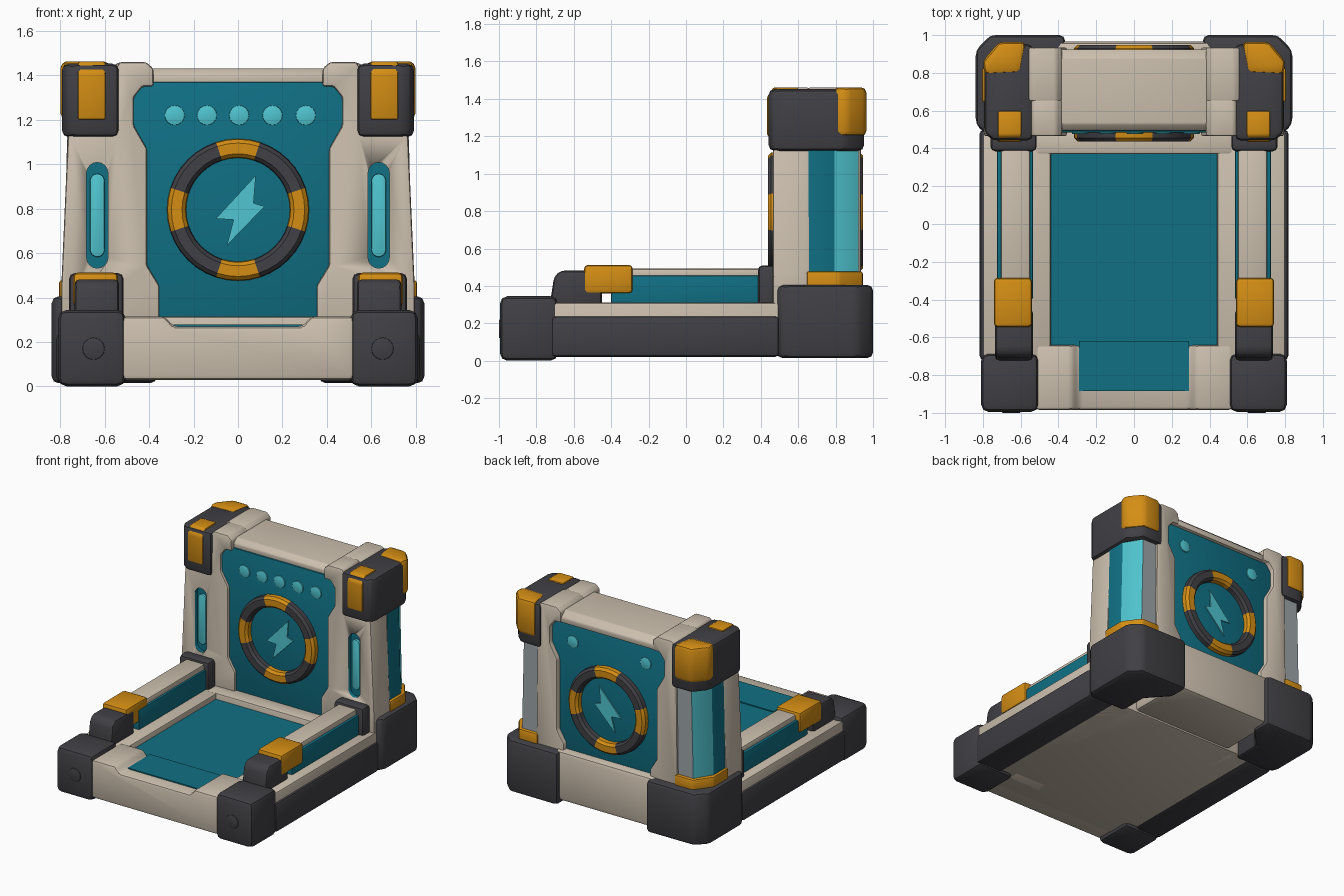
import bpy, bmesh, math
from mathutils import Vector

if "Cube" in bpy.data.objects:
    bpy.data.objects.remove(bpy.data.objects["Cube"])


def material(name, rgb):
    m = bpy.data.materials.new(name)
    m.diffuse_color = (*rgb, 1)
    m.use_nodes = True
    m.node_tree.nodes["Principled BSDF"].inputs["Base Color"].default_value = m.diffuse_color
    return m


CREAM = material("cream", (0.60, 0.52, 0.42))
TEAL = material("teal", (0.005, 0.16, 0.23))
DARK = material("charcoal", (0.052, 0.050, 0.058))
ORANGE = material("orange", (0.66, 0.27, 0.007))
CYAN = material("light_cyan", (0.08, 0.56, 0.63))
GREY = material("pale_grey", (0.34, 0.38, 0.40))


def finish(name, bm, mats):
    bmesh.ops.recalc_face_normals(bm, faces=bm.faces)
    me = bpy.data.meshes.new(name)
    bm.to_mesh(me)
    bm.free()
    for m in mats:
        me.materials.append(m)
    ob = bpy.data.objects.new(name, me)
    bpy.context.collection.objects.link(ob)
    bpy.ops.object.select_all(action='DESELECT')
    ob.select_set(True)
    bpy.context.view_layer.objects.active = ob
    bpy.ops.object.shade_smooth_by_angle(angle=math.radians(35))
    return ob


def prism(name, axis, pts, lo, hi, mat, bevel=0.015, s=1, rule=None, flare=1.0, seg=2):
    """Extrude a profile along an axis; s=-1 mirrors in x; flare widens the lower end."""
    bm = bmesh.new()
    place = {'x': lambda p, t: (t, p[0], p[1]),
             'y': lambda p, t: (p[0], t, p[1]),
             'z': lambda p, t: (p[0], p[1], t)}[axis]
    rings = [[bm.verts.new(place(p, t)) for p in pts] for t in (lo, hi)]
    n = len(pts)
    bm.faces.new(rings[0])
    bm.faces.new(rings[1][::-1])
    for i in range(n):
        j = (i + 1) % n
        bm.faces.new((rings[0][i], rings[1][i], rings[1][j], rings[0][j]))
    for v in rings[0]:
        v.co.x *= flare
    for v in bm.verts:
        v.co.x *= s
    bmesh.ops.recalc_face_normals(bm, faces=bm.faces)
    if bevel:
        bmesh.ops.bevel(bm, geom=bm.edges[:], offset=bevel, segments=seg,
                        profile=0.5, affect='EDGES', clamp_overlap=True)
    mats = mat if isinstance(mat, list) else [mat]
    if rule:
        bm.normal_update()
        for f in bm.faces:
            f.material_index = rule(f)
    return finish(name, bm, mats)


def block(name, x, y, z, mat, bevel=0.015, s=1):
    return prism(name, 'z', [(x[0], y[0]), (x[1], y[0]), (x[1], y[1]), (x[0], y[1])],
                 z[0], z[1], mat, bevel, s)


def slot(cx, cz, r, half, n=8):
    """Rounded upright slot outline."""
    pts = []
    for k in range(2 * n + 2):
        up = k <= n
        a = math.pi * (k if up else k - 1) / n
        pts.append((cx + r * math.cos(a), cz + (half if up else -half) + r * math.sin(a)))
    return pts


# base tray
block("base_floor", (-0.62, 0.62), (-0.88, 0.52), (0.03, 0.24), CREAM)
prism("floor_panel", 'z', [(-0.45, 0.37), (0.45, 0.37), (0.45, -0.65), (-0.45, -0.65)],
      0.2, 0.27, TEAL, 0)
prism("front_bar", 'y', [(-0.52, 0.03), (0.52, 0.03), (0.52, 0.315), (0.33, 0.315), (0.29, 0.27),
                         (-0.29, 0.27), (-0.33, 0.315), (-0.52, 0.315)], -0.985, -0.64, CREAM, 0.02)
block("front_step_panel", (-0.29, 0.29), (-0.885, -0.62), (0.26, 0.278), TEAL, 0)
block("floor_rear_strip", (-0.52, 0.52), (0.37, 0.5), (0.1, 0.315), CREAM)
block("rear_bar", (-0.42, 0.42), (0.5, 0.965), (0.04, 0.41), CREAM, 0.03)

# back wall core and top beam
block("wall_panel", (-0.5, 0.5), (0.485, 0.9), (0.28, 1.37), TEAL, 0.01)
prism("top_beam", 'x', [(0.495, 1.35), (0.495, 1.40), (0.53, 1.43), (0.88, 1.43), (0.925, 1.39),
                        (0.925, 1.35)], -0.42, 0.42, CREAM, 0.008)

inner = [(0.355, 0.25), (0.355, 0.455), (0.41, 0.545), (0.41, 1.07), (0.47, 1.175), (0.47, 1.30),
         (0.43, 1.35), (0.38, 1.35), (0.38, 1.43), (0.415, 1.46), (0.53, 1.46)]


def side_colour(f):
    c, n = f.calc_center_median(), f.normal
    if abs(n.x) > 0.9:
        return 0
    return 1 if abs(n.x) > 0.35 else 2


for s, side in ((1, "right"), (-1, "left")):
    # base side
    block(side + "_sill", (0.44, 0.80), (-0.72, 0.5), (0.03, 0.31), CREAM, 0.012, s)
    block(side + "_lower_rail", (0.60, 0.818), (-0.72, 0.5), (0.02, 0.24), DARK, 0.025, s)
    block(side + "_front_foot", (0.505, 0.81), (-0.995, -0.685), (0.0, 0.345), DARK, 0.04, s)
    hub = [(0.65 + 0.05 * math.cos(a * math.pi / 8), 0.17 + 0.05 * math.sin(a * math.pi / 8))
           for a in range(16)]
    prism(side + "_foot_stud", 'y', hub, -1.0, -0.97, DARK, 0.004, s)
    prism(side + "_rear_foot", 'z', [(0.5, 0.485), (0.80, 0.485), (0.838, 0.53), (0.838, 0.92),
                                     (0.76, 1.0), (0.365, 1.0), (0.365, 0.85), (0.5, 0.7)],
          0.015, 0.405, DARK, 0.03, s)

    # armrest
    block(side + "_arm_core", (0.535, 0.725), (-0.4, 0.42), (0.28, 0.455), TEAL, 0.01, s)
    block(side + "_arm_top", (0.55, 0.705), (-0.4, 0.42), (0.43, 0.492), CREAM, 0.015, s)
    prism(side + "_arm_end", 'x', [(-0.73, 0.29), (-0.705, 0.45), (-0.67, 0.482), (-0.45, 0.482),
                                   (-0.45, 0.29)], 0.535, 0.735, DARK, 0.022, s)
    block(side + "_arm_band", (0.54, 0.742), (-0.545, -0.285), (0.36, 0.512), ORANGE, 0.02, s)
    block(side + "_arm_collar", (0.515, 0.76), (0.385, 0.485), (0.24, 0.51), DARK, 0.025, s)

    # column
    col = prism(side + "_column_front", 'y', inner + [(0.545, 1.44), (0.555, 1.14), (0.765, 1.13),
                (0.795, 0.45), (0.795, 0.25)], 0.465, 0.66, CREAM, 0.012, s)
    prism(side + "_column_rear", 'y', inner + [(0.57, 1.44), (0.585, 0.25)],
          0.65, 0.935, CREAM, 0.012, s)
    prism(side + "_column_side_panel", 'z', [(0.56, 0.655), (0.768, 0.655), (0.768, 0.795),
          (0.69, 0.922), (0.57, 0.922)], 0.38, 1.15, [TEAL, CYAN, GREY], 0, s, side_colour, 1.025)
    prism(side + "_column_band", 'z', [(0.58, 0.645), (0.805, 0.645), (0.805, 0.82), (0.715, 0.945),
                                       (0.565, 0.945)], 0.37, 0.478, ORANGE, 0.012, s)

    # recessed light slot in the column front
    cutter = prism("slot_cutter", 'y', slot(0.633, 0.77, 0.048, 0.19), 0.4, 0.495, TEAL, 0, s)
    mod = col.modifiers.new("slot", 'BOOLEAN')
    mod.operation, mod.solver, mod.object = 'DIFFERENCE', 'EXACT', cutter
    mod.material_mode = 'TRANSFER'
    bpy.context.view_layer.objects.active = col
    bpy.ops.object.modifier_apply(modifier="slot")
    bpy.data.objects.remove(cutter)
    prism(side + "_slot_light", 'y', slot(0.633, 0.77, 0.033, 0.155), 0.478, 0.5, CYAN, 0.008, s)

    # top corner cap with its plates
    prism(side + "_top_cap", 'z', [(0.535, 0.442), (0.75, 0.442), (0.792, 0.485), (0.792, 0.85),
                                   (0.71, 0.952), (0.535, 0.952)], 1.122, 1.452, DARK, 0.042, s)
    prism(side + "_cap_front_plate", 'x', [(0.433, 1.20), (0.433, 1.41), (0.468, 1.462), (0.60, 1.462),
                                           (0.60, 1.40), (0.5, 1.20)], 0.595, 0.722, ORANGE, 0.012, s)
    prism(side + "_cap_rear_plate", 'z', [(0.60, 0.80), (0.79, 0.79), (0.803, 0.86), (0.715, 0.964),
                                          (0.57, 0.964)], 1.20, 1.462, ORANGE, 0.028, s)


def ring(name, fy):
    """Round frame with four raised orange sections."""
    bm = bmesh.new()
    n = 40
    loops = []
    for i in range(n):
        a = 2 * math.pi * i / n
        loops.append([bm.verts.new((r * math.cos(a), fy(y), 0.795 + r * math.sin(a)))
                      for r, y in ((0.232, 0.50), (0.236, 0.455), (0.252, 0.438), (0.30, 0.438),
                                   (0.317, 0.455), (0.321, 0.50))])
    for i in range(n):
        A, B = loops[i], loops[(i + 1) % n]
        turn = ((i + 0.5) * 9 + 45) % 90 - 45
        for k in range(6):
            m = (k + 1) % 6
            f = bm.faces.new((A[k], B[k], B[m], A[m]))
            f.material_index = 1 if abs(turn) < 18 else 0
    finish(name, bm, [DARK, ORANGE])


bolt = [(0.08, 0.95), (0.07, 0.825), (0.12, 0.81), (-0.05, 0.635), (-0.02, 0.75), (-0.10, 0.755)]

# emblem ring, bolt and indicator lights on both faces of the wall
for face, fy, dots in (("front", lambda y: y, (-0.285, -0.14, 0.005, 0.155, 0.305)),
                       ("back", lambda y: 1.385 - y, (-0.3, 0.3))):
    ring(face + "_ring", fy)
    lo, hi = sorted((fy(0.477), fy(0.495)))
    prism(face + "_bolt", 'y', bolt, lo, hi, CYAN, 0)
    for i, x in enumerate(dots):
        disc = [(x + 0.045 * math.cos(a * math.pi / 8), 1.22 + 0.045 * math.sin(a * math.pi / 8))
                for a in range(16)]
        prism(f"{face}_light_{i + 1}", 'y', disc, lo, hi, CYAN, 0.004)
